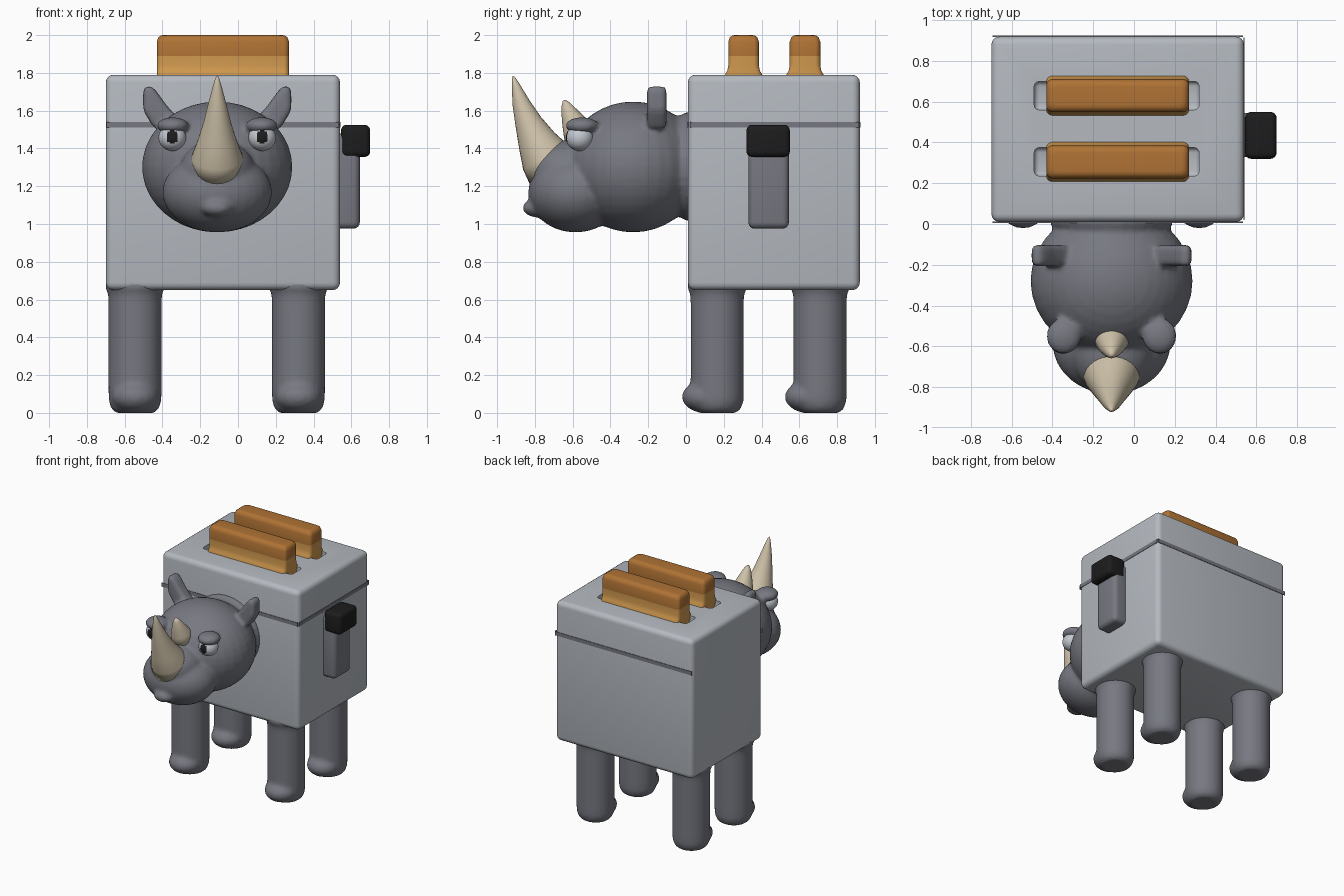
import bpy, bmesh, math
from mathutils import Vector, Matrix

if "Cube" in bpy.data.objects:
    bpy.data.objects.remove(bpy.data.objects["Cube"])


def material(name, rgb):
    m = bpy.data.materials.new(name)
    m.diffuse_color = (*rgb, 1)
    m.use_nodes = True
    m.node_tree.nodes["Principled BSDF"].inputs["Base Color"].default_value = m.diffuse_color
    return m


SHELL = material("pale grey shell", (0.46, 0.49, 0.53))
HIDE = material("dark grey hide", (0.185, 0.19, 0.22))
HORN = material("bone horn", (0.61, 0.53, 0.39))
CRUST = material("brown crust", (0.43, 0.17, 0.035))
BREAD = material("golden bread", (0.62, 0.31, 0.075))
BLACK = material("black", (0.012, 0.012, 0.013))
EYE = material("eye white", (0.55, 0.58, 0.63))
CX = -0.11  # middle of the head


def finish(name, bm, *mats, smooth=True):
    bmesh.ops.recalc_face_normals(bm, faces=bm.faces)
    me = bpy.data.meshes.new(name)
    bm.to_mesh(me)
    bm.free()
    ob = bpy.data.objects.new(name, me)
    bpy.context.collection.objects.link(ob)
    for m in mats:
        me.materials.append(m)
    for p in me.polygons:
        p.use_smooth = smooth
    return ob


def bake(ob):
    """Replace the mesh by its modified version."""
    dg = bpy.context.evaluated_depsgraph_get()
    me = bpy.data.meshes.new_from_object(ob.evaluated_get(dg))
    ob.modifiers.clear()
    ob.data = me
    for p in me.polygons:
        p.use_smooth = True


def sharpen(ob, angle=35):
    bpy.ops.object.select_all(action='DESELECT')
    ob.select_set(True)
    bpy.context.view_layer.objects.active = ob
    bpy.ops.object.shade_smooth_by_angle(angle=math.radians(angle))


def box(name, lo, hi, bevel, mat, segments=4):
    lo, hi = Vector(lo), Vector(hi)
    bm = bmesh.new()
    bmesh.ops.create_cube(bm, size=1, matrix=Matrix.Translation((lo + hi) / 2) @ Matrix.Diagonal((*(hi - lo), 1)))
    if bevel:
        bmesh.ops.bevel(bm, geom=bm.edges[:], offset=bevel, segments=segments, profile=0.5, affect='EDGES')
    return finish(name, bm, mat)


def ellipsoid(bm, centre, radii):
    bmesh.ops.create_uvsphere(bm, u_segments=32, v_segments=20, radius=1,
                              matrix=Matrix.Translation(centre) @ Matrix.Diagonal((*radii, 1)))


def loft(bm, rings):
    """Skin a list of equal-length point rings and cap the ends."""
    vs = [[bm.verts.new(p) for p in r] for r in rings]
    n = len(vs[0])
    for a, b in zip(vs, vs[1:]):
        for i in range(n):
            bm.faces.new((a[i], a[(i + 1) % n], b[(i + 1) % n], b[i]))
    bm.faces.new(vs[0][::-1])
    bm.faces.new(vs[-1])


def circle(n=32):
    return [(math.cos(2 * math.pi * i / n), math.sin(2 * math.pi * i / n)) for i in range(n)]


def blend(name, bm, mat, voxel):
    """Melt overlapping solids into one soft skin."""
    ob = finish(name, bm, mat)
    r = ob.modifiers.new("melt", 'REMESH')
    r.mode, r.voxel_size = 'VOXEL', voxel
    s = ob.modifiers.new("soften", 'SMOOTH')
    s.factor, s.iterations = 0.5, 4
    bake(ob)
    ob.data.materials.clear()
    ob.data.materials.append(mat)
    return ob


# Toaster shell with two slots cut in the top
shell = box("toaster_shell", (-0.70, 0.01, 0.65), (0.54, 0.92, 1.79), 0.04, SHELL)
SLOTS = (0.305, 0.63)
for y in SLOTS:
    cutter = box("slot_cutter", (-0.49, y - 0.07, 1.68), (0.32, y + 0.07, 1.95), 0.025, SHELL, 3)
    cut = shell.modifiers.new("slot", 'BOOLEAN')
    cut.operation, cut.object, cut.solver = 'DIFFERENCE', cutter, 'EXACT'
    bake(shell)
    bpy.data.objects.remove(cutter)
sharpen(shell)

# Trim stripe plates
box("front_stripe", (-0.695, 0.006, 1.51), (0.535, 0.012, 1.54), 0, HIDE)
box("back_stripe", (-0.695, 0.918, 1.51), (0.535, 0.924, 1.54), 0, HIDE)
box("side_stripe", (0.538, 0.02, 1.51), (0.543, 0.915, 1.54), 0, HIDE)
for n in ("front_stripe", "back_stripe", "side_stripe"):
    sharpen(bpy.data.objects[n])

# Toast slices: rounded bars with a flared foot, crust coloured by height
for k, y in enumerate(SLOTS):
    rings = []
    for z, gx, gy in ((1.70, 0, -0.02), (1.78, 0, 0.016), (1.795, 0, 0.016), (1.81, 0, 0.006), (1.84, 0, 0),
                      (1.89, 0, 0), (1.965, 0, 0), (1.988, -0.008, -0.008), (1.998, -0.022, -0.022),
                      (2.0, -0.035, -0.035)):
        r = 0.03
        hx, hy = 0.35 + gx - r, 0.081 + gy - r
        rings.append([(-0.08 + math.copysign(hx, c) + r * c, y + math.copysign(hy, s) + r * s, z)
                      for c, s in [(math.cos(a), math.sin(a)) for a in
                                   [2 * math.pi * (i + 0.5) / 24 for i in range(24)]]])
    bm = bmesh.new()
    loft(bm, rings)
    for f in bm.faces:
        f.material_index = int(f.calc_center_median().z > 1.89)
    sharpen(finish(("front_toast", "back_toast")[k], bm, BREAD, CRUST), 50)

# Lever on the right side
sharpen(box("lever_track", (0.50, 0.33, 0.975), (0.645, 0.545, 1.48), 0.035, HIDE), 50)
sharpen(box("lever_knob", (0.545, 0.32, 1.355), (0.70, 0.55, 1.525), 0.03, BLACK), 50)

# Legs with a toe bulge facing forward
for name, x, y in (("front_left_leg", -0.545, 0.165), ("front_right_leg", 0.32, 0.165),
                   ("back_left_leg", -0.545, 0.71), ("back_right_leg", 0.32, 0.71)):
    bm = bmesh.new()
    loft(bm, [[(x + r * c, y + r * s, z) for c, s in circle()] for z, r in
              ((0, 0.1), (0.02, 0.125), (0.06, 0.139), (0.12, 0.141), (0.6, 0.141), (0.64, 0.145),
               (0.658, 0.158), (0.69, 0.158))])
    ellipsoid(bm, (x, y - 0.062, 0.085), (0.125, 0.125, 0.085))
    blend(name, bm, HIDE, 0.016)

# Head: skull, snout, muzzle, lip, neck, eyelids and ears in one skin
bm = bmesh.new()
ellipsoid(bm, (CX, -0.28, 1.302), (0.398, 0.365, 0.346))
ellipsoid(bm, (CX, -0.62, 1.28), (0.2, 0.215, 0.165))
ellipsoid(bm, (CX, -0.585, 1.168), (0.29, 0.25, 0.212))
ellipsoid(bm, (CX, -0.785, 1.085), (0.085, 0.08, 0.05))
loft(bm, [[(CX + r * c, y, 1.305 + r * 0.96 * s) for c, s in circle()] for y, r in
          ((-0.1, 0.28), (-0.03, 0.28), (0.0, 0.3), (0.04, 0.3))])
EAR = ((0.20, 1.55), (0.27, 1.63), (0.33, 1.715), (0.365, 1.737), (0.392, 1.715), (0.392, 1.6), (0.33, 1.5))
for side in (-1, 1):
    ellipsoid(bm, (CX + side * 0.235, -0.55, 1.52), (0.085, 0.088, 0.045))
    ear = bmesh.new()
    loft(ear, [[(CX + side * a, y, z) for a, z in EAR] for y in (-0.207, -0.103)])
    bmesh.ops.recalc_face_normals(ear, faces=ear.faces)
    bmesh.ops.bevel(ear, geom=ear.edges[:], offset=0.022, segments=3, profile=0.5, affect='EDGES')
    tmp = bpy.data.meshes.new("ear")
    ear.to_mesh(tmp)
    ear.free()
    bm.from_mesh(tmp)
    bpy.data.meshes.remove(tmp)
blend("head", bm, HIDE, 0.014)

# Eyes: white ball, pupil painted where it faces forward
for name, side in (("left_eye", -1), ("right_eye", 1)):
    c = Vector((CX + side * 0.238, -0.563, 1.457))
    bm = bmesh.new()
    ellipsoid(bm, c, (0.073, 0.073, 0.07))
    look = Vector((0, -1, 0.08)).normalized()
    for f in bm.faces:
        f.material_index = int((f.calc_center_median() - c).normalized().dot(look) > 0.885)
    finish(name, bm, EYE, BLACK)


def horn(name, path, width=1.0):
    """Tapered horn along (y, z, radius) points."""
    rings = []
    for i, (y, z, r) in enumerate(path):
        a, b = path[max(i - 1, 0)], path[min(i + 1, len(path) - 1)]
        t = Vector((b[0] - a[0], b[1] - a[1])).normalized()
        rings.append([(CX + r * width * c, y + r * s * t.y, z - r * s * t.x) for c, s in circle()])
    bm = bmesh.new()
    loft(bm, rings)
    finish(name, bm, HORN)


horn("large_horn", [(-0.70, 1.285, 0.148), (-0.745, 1.355, 0.135), (-0.79, 1.44, 0.103), (-0.835, 1.54, 0.072),
                    (-0.873, 1.64, 0.047), (-0.9, 1.73, 0.023), (-0.913, 1.775, 0.009), (-0.915, 1.784, 0.002)])
horn("small_horn", [(-0.55, 1.44, 0.095), (-0.585, 1.52, 0.072), (-0.612, 1.575, 0.05),
                    (-0.635, 1.63, 0.026), (-0.645, 1.655, 0.008)])
